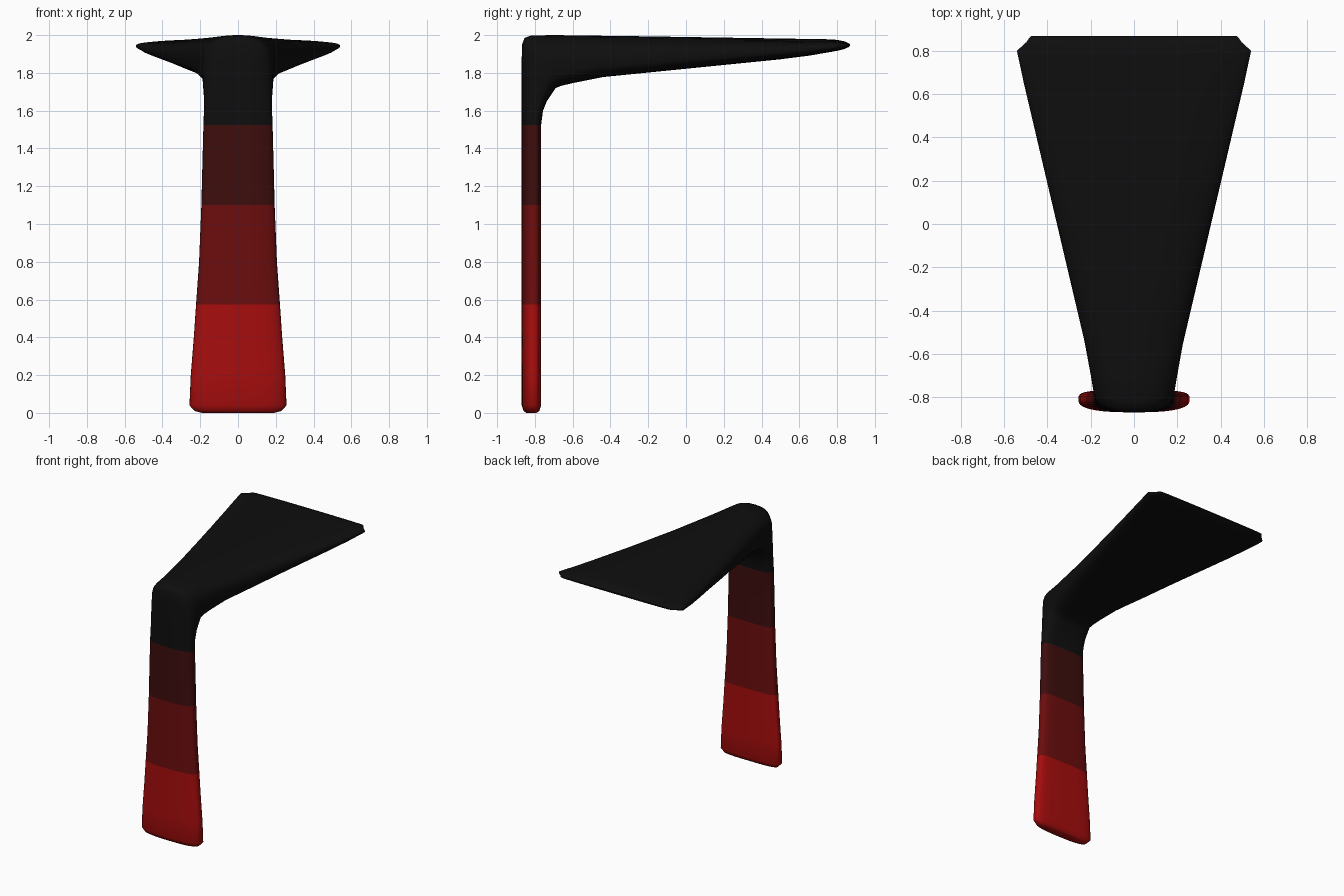
import bpy
import bmesh
import math

default_cube = bpy.data.objects.get("Cube")
if default_cube:
    bpy.data.objects.remove(default_cube, do_unlink=True)

SEGMENTS = 40
EDGE = 0.45  # where the widest line sits between inner and outer skin


def make_material(name, colour):
    material = bpy.data.materials.new(name)
    material.use_nodes = True
    rgba = (*colour, 1.0)
    material.diffuse_color = rgba
    shader = material.node_tree.nodes["Principled BSDF"]
    shader.inputs["Base Color"].default_value = rgba
    shader.inputs["Roughness"].default_value = 0.6
    return material


def blade_width(y):
    """Half width of the flaring blade at depth y."""
    return max(0.18, 0.356 + 0.235 * y)


def section(outer, inner, outer_width, inner_width):
    """Rounded cross-section: softly arched outside, flatter inside."""
    points = []
    for i in range(SEGMENTS):
        angle = math.tau * i / SEGMENTS
        c, s = math.cos(angle), math.sin(angle)
        power = 2 / 2.6 if s > 0 else 2 / 4
        across = math.copysign(abs(c) ** power, c)
        rise = abs(s) ** power
        t = EDGE + (1 - EDGE) * rise if s > 0 else EDGE * (1 - rise)
        width = inner_width + (outer_width - inner_width) * t
        points.append((across * width,
                       inner[0] + (outer[0] - inner[0]) * t,
                       inner[1] + (outer[1] - inner[1]) * t))
    return points


def loft(name, sections, materials, pick_material):
    bm = bmesh.new()
    rings = [[bm.verts.new(p) for p in ring] for ring in sections]
    for low, high in zip(rings, rings[1:]):
        for i in range(SEGMENTS):
            j = (i + 1) % SEGMENTS
            bm.faces.new((low[i], low[j], high[j], high[i]))
    bm.faces.new(rings[0])
    bm.faces.new(rings[-1])
    bmesh.ops.recalc_face_normals(bm, faces=bm.faces)
    for face in bm.faces:
        face.material_index = pick_material(face.calc_center_median())
    mesh = bpy.data.meshes.new(name)
    bm.to_mesh(mesh)
    bm.free()
    for material in materials:
        mesh.materials.append(material)
    obj = bpy.data.objects.new(name, mesh)
    bpy.context.collection.objects.link(obj)
    bpy.context.view_layer.objects.active = obj
    obj.select_set(True)
    bpy.ops.object.shade_smooth_by_angle(angle=math.radians(50))
    return obj


sections = []

# Upright leg: height, half width, inset of the rounded foot
for z, width, inset in [(0, 0.19, 0.025), (0.01, 0.23, 0.01), (0.04, 0.257, 0),
                        (0.2, 0.25, 0), (0.4, 0.234, 0), (0.575, 0.222, 0),
                        (0.8, 0.206, 0), (1.1, 0.194, 0), (1.3, 0.189, 0),
                        (1.525, 0.183, 0)]:
    sections.append(section((-0.87 + inset, z), (-0.767 - inset, z), width, width))

# Bend: outer and inner skin points as (depth, height)
for outer, inner in [((-0.87, 1.62), (-0.757, 1.6)),
                     ((-0.87, 1.75), (-0.737, 1.65)),
                     ((-0.87, 1.87), (-0.71, 1.69)),
                     ((-0.868, 1.95), (-0.69, 1.72)),
                     ((-0.855, 1.985), (-0.66, 1.732)),
                     ((-0.82, 1.998), (-0.59, 1.748)),
                     ((-0.7, 2.0), (-0.44, 1.778))]:
    sections.append(section(outer, inner, blade_width(outer[0]), blade_width(inner[0])))

# Blade: depth and underside height, thinning toward the far end
for y, bottom in [(-0.25, 1.797), (0, 1.822), (0.25, 1.847), (0.5, 1.872),
                  (0.65, 1.891), (0.75, 1.908)]:
    width = min(blade_width(y), 0.53)
    sections.append(section((y, 1.99 - 0.016 * y), (y, bottom), width, width))

# Clipped, rounded tip
for y, top, bottom, width in [(0.8, 1.975, 1.917, 0.541), (0.84, 1.967, 1.927, 0.497),
                              (0.86, 1.957, 1.936, 0.484), (0.868, 1.952, 1.942, 0.475)]:
    sections.append(section((y, top), (y, bottom), width, width))

materials = [make_material("bright_red", (0.39, 0.004, 0.004)),
             make_material("deep_red", (0.15, 0.004, 0.004)),
             make_material("dark_maroon", (0.048, 0.004, 0.004)),
             make_material("black", (0.0045, 0.0045, 0.0045))]

# Colour bands climb the leg
band_tops = (0.575, 1.1, 1.525)
loft("bent_blade", sections, materials,
     lambda centre: sum(centre.z > top for top in band_tops))
